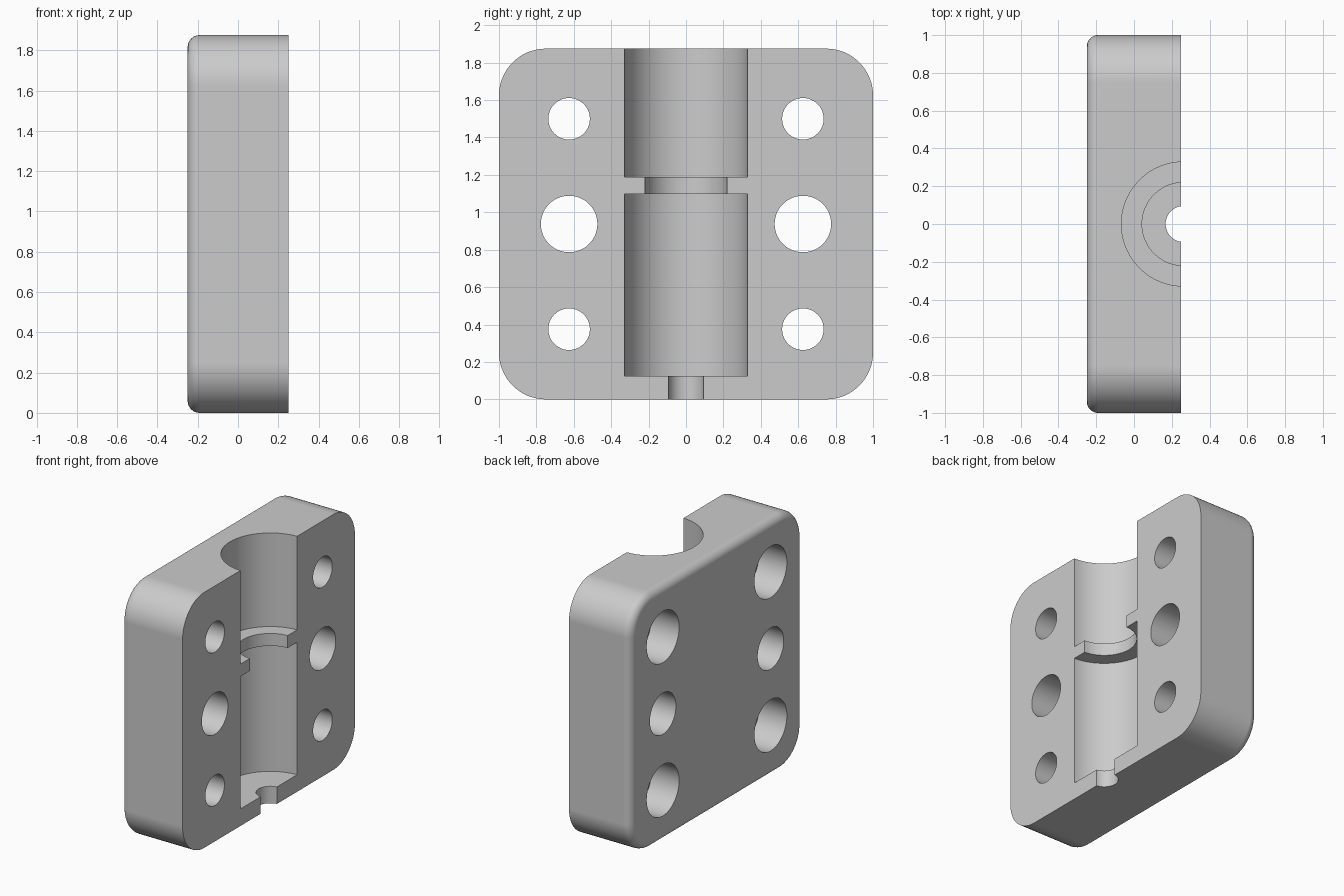
import bpy, bmesh, math

if "Cube" in bpy.data.objects:
    bpy.data.objects.remove(bpy.data.objects["Cube"], do_unlink=True)

HALF_X, HALF_Y, HEIGHT = 0.25, 1.0, 1.875
CORNER, FILLET = 0.25, 0.06
MID_Z = HEIGHT / 2

grey = bpy.data.materials.new("plain grey")
grey.use_nodes = True
colour = (0.6, 0.6, 0.6, 1)
grey.diffuse_color = colour
grey.node_tree.nodes["Principled BSDF"].inputs["Base Color"].default_value = colour


def skin(name, rings):
    """Closed solid through a list of equal-length point rings."""
    bm = bmesh.new()
    loops = [[bm.verts.new(p) for p in ring] for ring in rings]
    n = len(loops[0])
    for a, b in zip(loops, loops[1:]):
        for i in range(n):
            j = (i + 1) % n
            bm.faces.new((a[i], a[j], b[j], b[i]))
    bm.faces.new(loops[0])
    bm.faces.new(loops[-1])
    bmesh.ops.recalc_face_normals(bm, faces=bm.faces)
    mesh = bpy.data.meshes.new(name)
    bm.to_mesh(mesh)
    bm.free()
    mesh.materials.append(grey)
    obj = bpy.data.objects.new(name, mesh)
    bpy.context.collection.objects.link(obj)
    return obj


def rounded_outline(x, inset, steps=16):
    """Rounded rectangle in the y-z plane, shrunk by inset."""
    r = CORNER - inset
    cy, cz = HALF_Y - CORNER, MID_Z - CORNER
    pts = []
    for q, (sy, sz) in enumerate([(1, 1), (-1, 1), (-1, -1), (1, -1)]):
        for k in range(steps + 1):
            t = math.pi / 2 * (q + k / steps)
            pts.append((x, sy * cy + r * math.cos(t), MID_Z + sz * cz + r * math.sin(t)))
    return pts


def lathe(name, profile, place, n=64):
    """Turned solid from (radius, distance) pairs; place maps (u, v, distance)."""
    angles = [2 * math.pi * (i + 0.5) / n for i in range(n)]
    return skin(name, [[place(r * math.cos(t), r * math.sin(t), d) for t in angles]
                       for r, d in profile])


# Block with rounded corners and a filleted outer face
rings = [rounded_outline(HALF_X, 0)]
for k in range(9):
    t = math.pi / 2 * k / 8
    rings.append(rounded_outline(-HALF_X + FILLET * (1 - math.sin(t)),
                                 FILLET * (1 - math.cos(t))))
block = skin("clamp_block", rings)

# Stepped vertical bore, with its axis just outside the open face
BORE, COLLAR, STEM = 0.329, 0.22, 0.095
bore_profile = [(STEM, -0.1), (STEM, 0.125), (BORE, 0.125), (BORE, 1.097),
                (COLLAR, 1.097), (COLLAR, 1.188), (BORE, 1.188), (BORE, 2.0)]
cutters = [lathe("bore_cutter", bore_profile, lambda u, v, d: (0.2625 + u, v, d), 96)]

# Counterbored corner holes and plain middle holes
bolt_profile = [(0.188, -0.4), (0.188, -0.025), (0.111, -0.025), (0.111, 0.4)]
dowel_profile = [(0.151, -0.4), (0.151, 0.4)]
for y in (-0.625, 0.625):
    for dz, profile in ((-0.5625, bolt_profile), (0, dowel_profile), (0.5625, bolt_profile)):
        cutters.append(lathe("hole_cutter", profile,
                             lambda u, v, d: (d, y + u, MID_Z + dz + v)))

bpy.ops.object.select_all(action="DESELECT")
block.select_set(True)
bpy.context.view_layer.objects.active = block
for cutter in cutters:
    cutter.hide_render = True
    mod = block.modifiers.new("cut", "BOOLEAN")
    mod.operation, mod.solver, mod.object = "DIFFERENCE", "EXACT", cutter
    bpy.ops.object.modifier_apply(modifier=mod.name)
    bpy.data.objects.remove(cutter, do_unlink=True)

# Smooth curves, flat planes
bpy.ops.object.shade_smooth_by_angle(angle=math.radians(30))
normals = block.modifiers.new("even_shading", "WEIGHTED_NORMAL")
normals.keep_sharp = True
